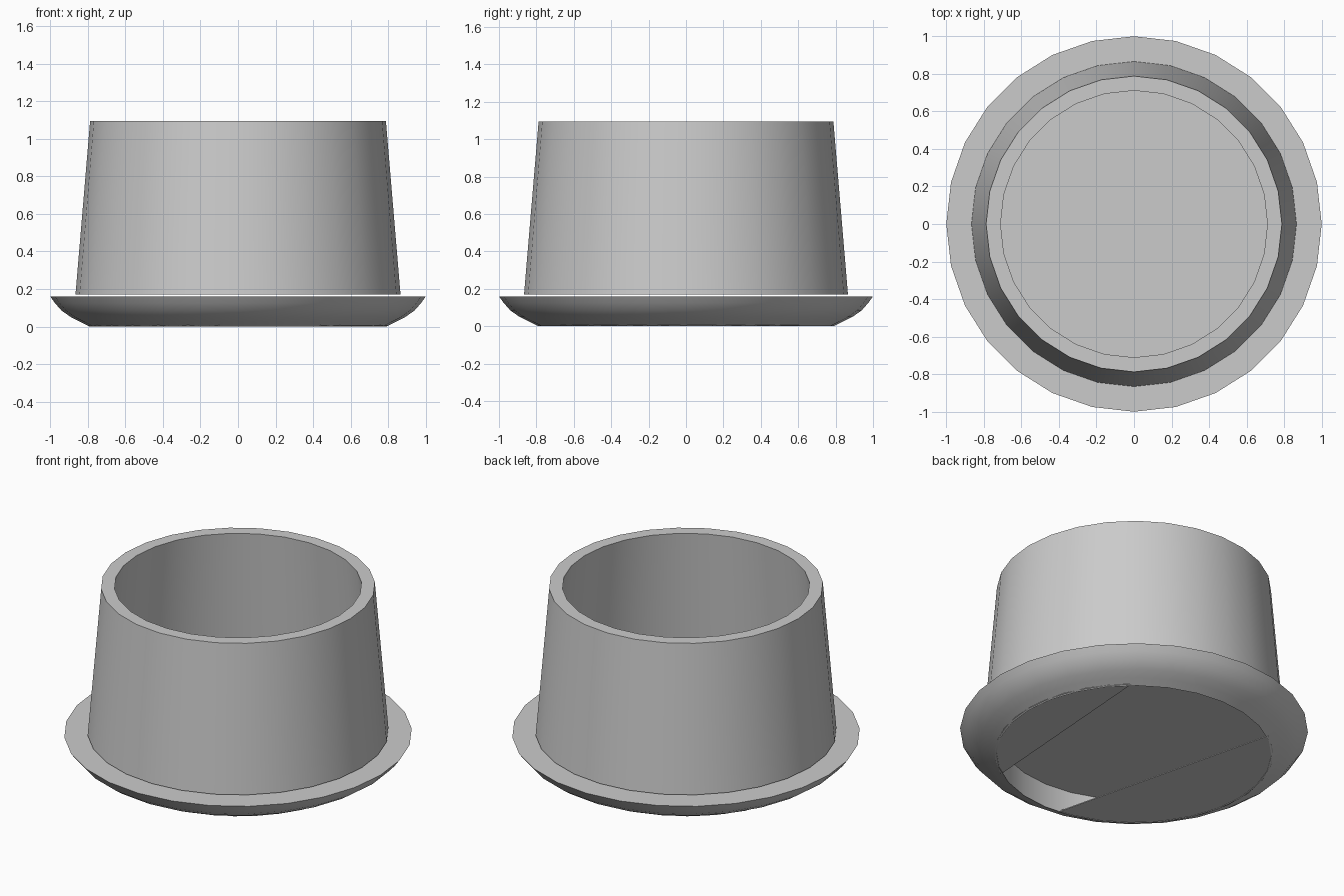
import bpy
import math

cube = bpy.data.objects.get("Cube")
if cube:
    bpy.data.objects.remove(cube, do_unlink=True)

grey = bpy.data.materials.new("plain grey")
grey.use_nodes = True
colour = (0.6, 0.6, 0.6, 1)
grey.diffuse_color = colour
grey.node_tree.nodes["Principled BSDF"].inputs["Base Color"].default_value = colour


def add_part(name, verts, faces):
    mesh = bpy.data.meshes.new(name)
    mesh.from_pydata(verts, [], faces)
    mesh.materials.append(grey)
    obj = bpy.data.objects.new(name, mesh)
    bpy.context.collection.objects.link(obj)
    bpy.ops.object.select_all(action="DESELECT")
    obj.select_set(True)
    bpy.context.view_layer.objects.active = obj
    bpy.ops.object.shade_smooth_by_angle(angle=math.radians(35))


def stack(name, rings, closed):
    """Join equal rings of points in order; an open stack gets flat end caps."""
    n, rows = len(rings[0]), len(rings)
    faces = []
    for r in range(rows if closed else rows - 1):
        low, high = r * n, (r + 1) % rows * n
        for i in range(n):
            j = (i + 1) % n
            faces.append((low + i, low + j, high + j, high + i))
    if not closed:
        faces.append(tuple(reversed(range(n))))
        faces.append(tuple(range((rows - 1) * n, rows * n)))
    add_part(name, [p for ring in rings for p in ring], faces)


def arc(radius, z, start, sweep, count):
    return [(radius * math.cos(start + sweep * i / count),
             radius * math.sin(start + sweep * i / count), z) for i in range(count)]


def lathe(name, profile, closed, sides=28):
    stack(name, [arc(r, z, 0, 2 * math.pi, sides) for r, z in profile], closed)


def underside_plate(name, middle, half_angle, radius=0.8, steps=12):
    """Thin circle segment closing one side of the recess."""
    start = math.radians(middle - half_angle)
    sweep = math.radians(2 * half_angle) * steps / (steps - 1)
    stack(name, [arc(radius, z, start, sweep, steps) for z in (0.004, 0.01)], False)


# Dish with a flat top, rounded outside and a recess underneath
lathe("base_dish",
      [(0.79, 0.152), (0.79, 0.0), (0.84, 0.025), (0.89, 0.05), (0.94, 0.085),
       (0.975, 0.125), (1.0, 0.16)], closed=False)

# Plates partly closing the recess from either side
underside_plate("right_underside_plate", 194, 69)
underside_plate("left_underside_plate", -4, 53)

# Tapered open wall with a flat rim, standing just clear of the dish
lathe("tapered_wall",
      [(0.79, 0.17), (0.866, 0.17), (0.788, 1.095), (0.711, 1.095)], closed=True)
